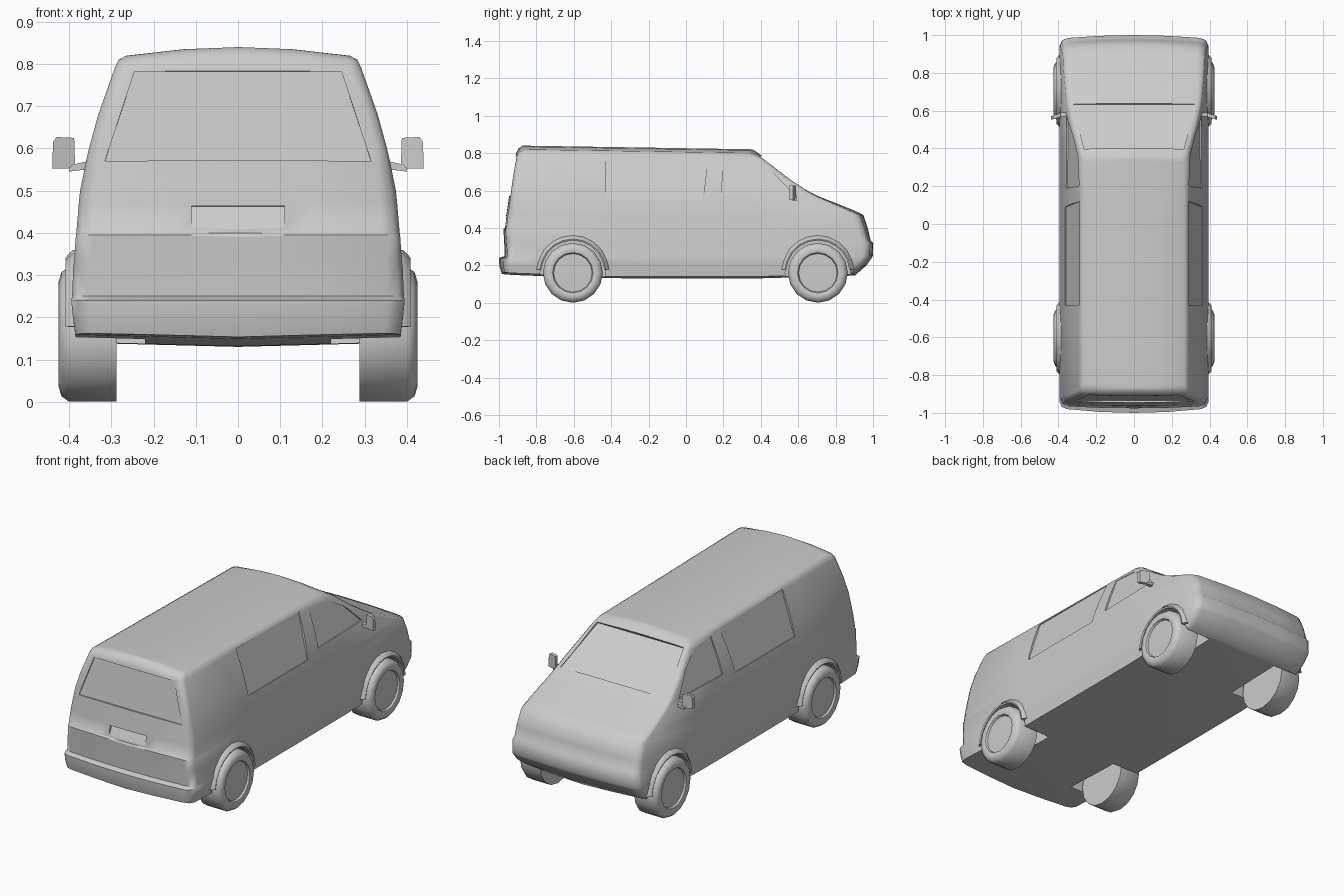
import bpy, bmesh, math
from mathutils import Vector, Matrix

if "Cube" in bpy.data.objects:
    bpy.data.objects.remove(bpy.data.objects["Cube"])

paint = bpy.data.materials.new("light_grey")
paint.diffuse_color = (0.6, 0.6, 0.6, 1)
paint.use_nodes = True
paint.node_tree.nodes["Principled BSDF"].inputs["Base Color"].default_value = paint.diffuse_color


def finish(name, bm, angle=50):
    bmesh.ops.recalc_face_normals(bm, faces=bm.faces)
    me = bpy.data.meshes.new(name)
    bm.to_mesh(me)
    bm.free()
    me.materials.append(paint)
    ob = bpy.data.objects.new(name, me)
    bpy.context.collection.objects.link(ob)
    smooth(ob, angle)
    return ob


def smooth(ob, angle):
    bpy.ops.object.select_all(action='DESELECT')
    ob.select_set(True)
    bpy.context.view_layer.objects.active = ob
    bpy.ops.object.shade_smooth_by_angle(angle=math.radians(angle))


def prism(bm, pts, vec):
    """Closed solid from a planar loop pushed along vec."""
    a = [bm.verts.new(p) for p in pts]
    b = [bm.verts.new(Vector(p) + Vector(vec)) for p in pts]
    n = len(a)
    bm.faces.new(a)
    bm.faces.new(b[::-1])
    for i in range(n):
        bm.faces.new((a[i], b[i], b[(i + 1) % n], a[(i + 1) % n]))


# Body levels: z, half width, corner, rear y, front y, rear bow, front bow
LEVELS = [
    (.14, .385, .04, -.970, .890, .015, .015),
    (.20, .391, .04, -.978, .950, .020, .015),
    (.24, .395, .04, -.980, .978, .020, .015),
    (.25, .393, .04, -.955, .984, .015, .015),
    (.32, .390, .04, -.960, .985, .012, .015),
    (.335, .388, .04, -.961, .972, .012, .015),
    (.395, .384, .04, -.966, .958, .010, .015),
    (.40, .383, .04, -.960, .957, .008, .015),
    (.47, .377, .04, -.953, .930, .008, .018),
    (.50, .374, .04, -.948, .865, .008, .018),
    (.57, .360, .03, -.938, .700, .008, .006),
    (.60, .353, .025, -.934, .645, .008, .003),
    (.68, .331, .025, -.923, .540, .006, .003),
    (.79, .292, .025, -.903, .412, .005, .003),
    (.81, .283, .025, -.890, .375, .005, .003),
    (.82, .265, .025, -.868, .350, .005, .003),
]
ROWS, COLS = 9, 5


def body_point(r, c, s):
    z, w, k, yr, yf, br, bf = LEVELS[s]
    f = c / 2 - 1
    ends = [(k, 0), (.3 * k, .3 * k), (0, k)]
    e = min(r, ROWS - 1 - r)
    dx, dy = ends[min(e, 2)]
    lo, hi = yr + dy, yf - dy
    if e < 2:
        y = lo - br * (1 - f * f) if r < 2 else hi + bf * (1 - f * f)
    else:
        y = lo + (hi - lo) * (r - 2) / (ROWS - 5)
    if s == 0:
        z += .025 * y ** 4 - .01 * (1 - abs(f))          # floor
    z -= .016 * (y + .87) * min(max((z - .6) / .2, 0), 1)  # roof slope
    z += max(0, LEVELS[s][0] - .77) * .4 * (1 - f * f)     # roof crown
    return (f * (w - dx), y, z)


# Body shell
bm = bmesh.new()
top = len(LEVELS) - 1
V = {}
for s in range(top + 1):
    for r in range(ROWS):
        for c in range(COLS):
            if s in (0, top) or r in (0, ROWS - 1) or c in (0, COLS - 1):
                V[r, c, s] = bm.verts.new(body_point(r, c, s))
for s in (0, top):
    for r in range(ROWS - 1):
        for c in range(COLS - 1):
            bm.faces.new((V[r, c, s], V[r + 1, c, s], V[r + 1, c + 1, s], V[r, c + 1, s]))
for s in range(top):
    for r in (0, ROWS - 1):
        for c in range(COLS - 1):
            bm.faces.new((V[r, c, s], V[r, c + 1, s], V[r, c + 1, s + 1], V[r, c, s + 1]))
    for c in (0, COLS - 1):
        for r in range(ROWS - 1):
            bm.faces.new((V[r, c, s], V[r + 1, c, s], V[r + 1, c, s + 1], V[r, c, s + 1]))
body = finish("van_body", bm)

# Cutters: wheel wells, window recesses, rear plate recess
AXLES = (-.605, .705)
bm = bmesh.new()
side_windows = [
    [(-.43, .55), (.09, .55), (.12, .785), (-.43, .79)],
    [(.19, .575), (.2, .775), (.35, .762), (.47, .69), (.57, .585)],
]
for sx in (-1, 1):
    for y0 in AXLES:
        prism(bm, [(sx * .22, y0 + .175 * math.cos(a), .16 + .175 * math.sin(a))
                   for a in [math.tau * i / 20 for i in range(20)]], (sx * .3, 0, 0))
    for win in side_windows:
        prism(bm, [(sx * (.360 - (z - .55) * .32), y, z) for y, z in win], (sx * .3, 0, 0))
n = Vector((0, .6, .8)) * .06
prism(bm, [(-.322, .633, .602), (.322, .633, .602), (.264, .392, .772), (-.264, .392, .772)], n)
prism(bm, [(-.315, -.934, .57), (.315, -.934, .57), (.245, -.900, .782), (-.245, -.900, .782)],
      (0, -.1, .01))
prism(bm, [(-.11, -.942, .462), (-.11, -1.1, .475), (-.11, -1.1, .36), (-.11, -.99, .36)],
      (.22, 0, 0))
cutter = finish("cutter", bm)
cutter.hide_render = True
mod = body.modifiers.new("cuts", 'BOOLEAN')
mod.operation, mod.solver, mod.object = 'DIFFERENCE', 'EXACT', cutter
bpy.context.view_layer.objects.active = body
bpy.ops.object.modifier_apply(modifier=mod.name)
bpy.data.objects.remove(cutter)
smooth(body, 50)


def sweep(name, profile, sx, y0, z0, a0, a1, steps, closed):
    """Turn an (x, radius) profile around an axle."""
    bm = bmesh.new()
    full = abs(a1 - a0) > 359
    rings = []
    for i in range(steps if full else steps + 1):
        a = math.radians(a0 + (a1 - a0) * i / steps)
        rings.append([bm.verts.new((sx * x, y0 + r * math.cos(a), z0 + r * math.sin(a)))
                      for x, r in profile])
    m = len(profile)
    for i in range(steps):
        p, q = rings[i], rings[(i + 1) % len(rings)]
        for j in range(m if closed else m - 1):
            k = (j + 1) % m
            bm.faces.new((p[j], p[k], q[k], q[j]))
    if closed and not full:
        bm.faces.new(rings[0])
        bm.faces.new(rings[-1])
    bmesh.ops.remove_doubles(bm, verts=bm.verts, dist=1e-5)
    return finish(name, bm, 40)


TYRE = [(.288, 0), (.288, .16), (.400, .16), (.418, .147), (.425, .125),
        (.420, .108), (.410, .103), (.413, 0)]
FLARE = [(.365, .200), (.392, .194), (.409, .176), (.405, .168), (.365, .168)]

for sx, side in ((-1, "left"), (1, "right")):
    for y0, end in zip(AXLES, ("rear", "front")):
        # Wheels and arch flares
        sweep(f"{end}_{side}_wheel", TYRE, sx, y0, .16, -90, 270, 16, False)
        sweep(f"{end}_{side}_arch_flare", FLARE, sx, y0, .165, 4, 176, 10, True)
    # Mirror housing and stalk
    bm = bmesh.new()
    prism(bm, [(sx * x, .588 - (x - .385) * .3, z) for x, z in
               [(.386, .565), (.400, .553), (.440, .553), (.438, .615), (.430, .627), (.388, .625)]],
          (0, -.02, 0))
    prism(bm, [(sx * .345, .57, .572), (sx * .345, .57, .552), (sx * .40, .57, .545),
               (sx * .40, .57, .56)], (0, .02, 0))
    finish(f"{side}_mirror", bm, 30)
